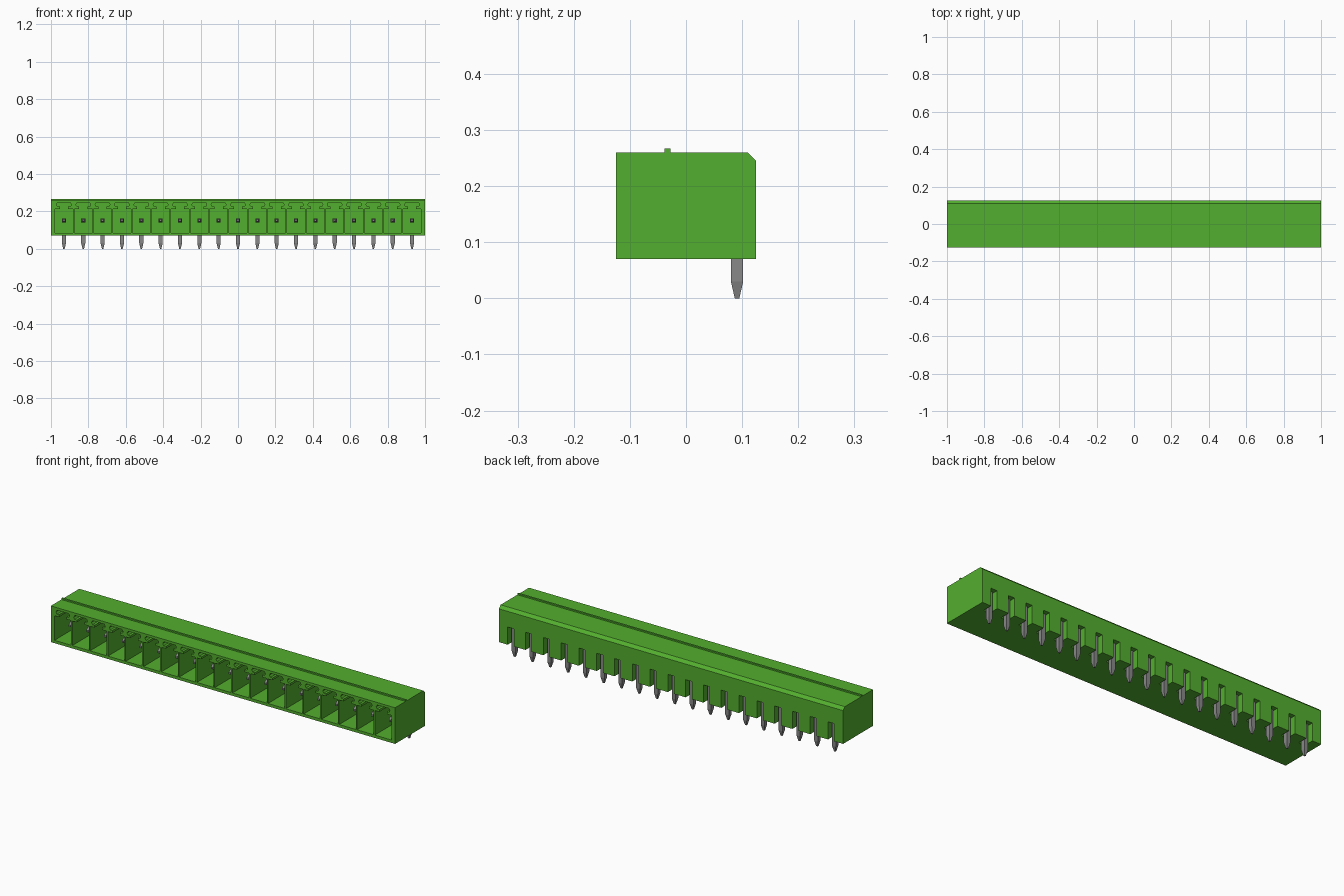
import bpy
import bmesh

PITCH = 0.1034
COUNT = 19
CENTRES = [(i - (COUNT - 1) / 2) * PITCH for i in range(COUNT)]

cube = bpy.data.objects.get("Cube")
if cube:
    bpy.data.objects.remove(cube, do_unlink=True)


def material(name, colour, metallic=0.0):
    mat = bpy.data.materials.new(name)
    mat.use_nodes = True
    mat.diffuse_color = (*colour, 1)
    shader = mat.node_tree.nodes["Principled BSDF"]
    shader.inputs["Base Color"].default_value = (*colour, 1)
    shader.inputs["Roughness"].default_value = 0.5
    return mat


def loft(bm, rings):
    """Skin matching rings of points and cap both ends."""
    loops = [[bm.verts.new(p) for p in ring] for ring in rings]
    n = len(loops[0])
    for a, b in zip(loops, loops[1:]):
        for i in range(n):
            j = (i + 1) % n
            bm.faces.new((a[i], a[j], b[j], b[i]))
    bm.faces.new(loops[0][::-1])
    bm.faces.new(loops[-1])


def finish(bm, name, mat=None):
    bmesh.ops.recalc_face_normals(bm, faces=bm.faces)
    mesh = bpy.data.meshes.new(name)
    bm.to_mesh(mesh)
    bm.free()
    obj = bpy.data.objects.new(name, mesh)
    bpy.context.collection.objects.link(obj)
    if mat:
        mesh.materials.append(mat)
    return obj


def extrude_x(bm, profile, x0, x1):
    loft(bm, [[(x, y, z) for y, z in profile] for x in (x0, x1)])


def extrude_y(bm, profile, y0, y1, dx):
    loft(bm, [[(x + dx, y, z) for x, z in profile] for y in (y0, y1)])


def cut(target, cutter):
    mod = target.modifiers.new("cut", "BOOLEAN")
    mod.operation = "DIFFERENCE"
    mod.solver = "EXACT"
    mod.object = cutter
    bpy.context.view_layer.objects.active = target
    bpy.ops.object.modifier_apply(modifier=mod.name)
    bpy.data.objects.remove(cutter, do_unlink=True)


green = material("green plastic", (0.088, 0.43, 0.029))
grey = material("grey metal", (0.25, 0.25, 0.25))

# Housing: chamfered block with a thin ridge along the top
bm = bmesh.new()
extrude_x(bm, [(-0.125, 0.07), (0.125, 0.07), (0.125, 0.245), (0.11, 0.26),
               (-0.028, 0.26), (-0.028, 0.267), (-0.038, 0.267), (-0.038, 0.26),
               (-0.125, 0.26)], -1, 1)
housing = finish(bm, "housing", green)

# Sockets: square pocket, neck and hexagonal key groove, as one outline
half = [(0.048, 0.085), (0.048, 0.214), (0.022, 0.214), (0.022, 0.226),
        (0.034, 0.226), (0.040, 0.236), (0.034, 0.247)]
outline = half + [(-x, z) for x, z in reversed(half)]
bm = bmesh.new()
for cx in CENTRES:
    extrude_y(bm, outline, -0.15, 0.055, cx)
cut(housing, finish(bm, "socket_cutter"))

# Rear notches around the solder legs
notch = [(-0.018, 0.05), (0.018, 0.05), (0.018, 0.163), (-0.018, 0.163)]
bm = bmesh.new()
for cx in CENTRES:
    extrude_y(bm, notch, 0.072, 0.15, cx)
cut(housing, finish(bm, "notch_cutter"))

# Bent pins: (outer y, z), (inner y, z), half width
PATH = [((-0.070, 0.157), (-0.070, 0.147), 0.005),
        ((-0.050, 0.163), (-0.050, 0.141), 0.011),
        ((0.102, 0.163), (0.080, 0.141), 0.011),
        ((0.102, 0.030), (0.080, 0.030), 0.011),
        ((0.095, 0.0), (0.087, 0.0), 0.004)]
for k, cx in enumerate(CENTRES):
    bm = bmesh.new()
    loft(bm, [[(cx - w, *o), (cx + w, *o), (cx + w, *i), (cx - w, *i)]
              for o, i, w in PATH])
    finish(bm, f"pin_{k + 1:02d}", grey)
